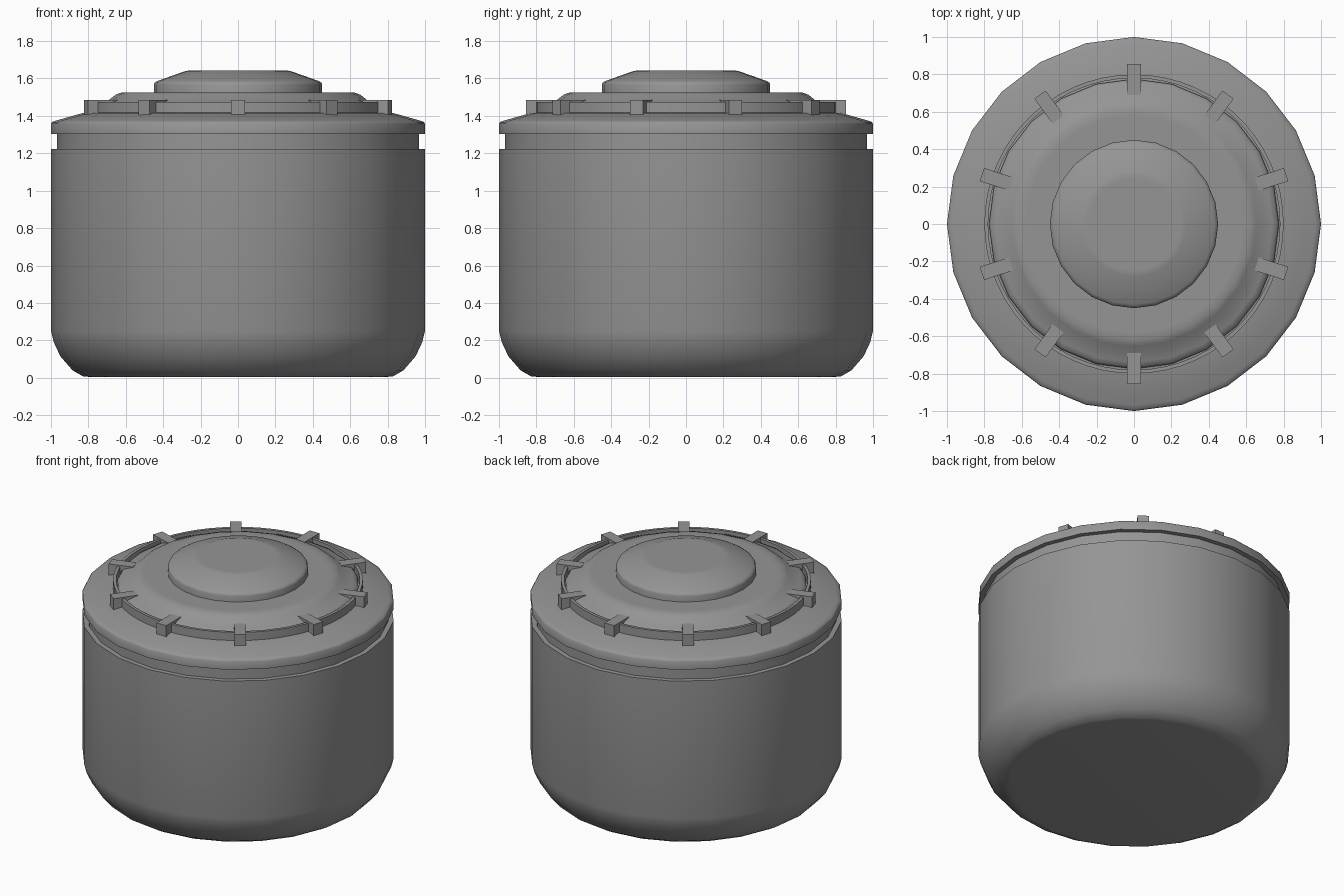
import bpy, bmesh
from math import radians, cos, sin, pi
from mathutils import Matrix, Vector

if "Cube" in bpy.data.objects:
    bpy.data.objects.remove(bpy.data.objects["Cube"])

# Dark grey for every part
grey = bpy.data.materials.new("dark_grey")
grey.diffuse_color = (0.3, 0.3, 0.3, 1)
grey.use_nodes = True
grey.node_tree.nodes["Principled BSDF"].inputs["Base Color"].default_value = grey.diffuse_color


def finish(name, bm, angle):
    bmesh.ops.recalc_face_normals(bm, faces=bm.faces)
    me = bpy.data.meshes.new(name)
    bm.to_mesh(me)
    bm.free()
    me.materials.append(grey)
    ob = bpy.data.objects.new(name, me)
    bpy.context.collection.objects.link(ob)
    bpy.ops.object.select_all(action='DESELECT')
    ob.select_set(True)
    bpy.context.view_layer.objects.active = ob
    bpy.ops.object.shade_smooth_by_angle(angle=radians(angle))
    return ob


def lathe(name, profile, closed=False, sides=24, angle=45):
    """Turn (radius, z) points about z; open profiles get flat end caps."""
    bm = bmesh.new()
    rings = [[bm.verts.new((r * cos(2 * pi * i / sides), r * sin(2 * pi * i / sides), z))
              for i in range(sides)] for r, z in profile]
    pairs = list(zip(rings, rings[1:]))
    if closed:
        pairs.append((rings[-1], rings[0]))
    else:
        bm.faces.new(rings[0])
        bm.faces.new(rings[-1])
    for a, b in pairs:
        for i in range(sides):
            j = (i + 1) % sides
            bm.faces.new((a[i], a[j], b[j], b[i]))
    return finish(name, bm, angle)


# Pot body with rounded base and recessed neck
lathe("pot_body", [(0.80, 0.005), (0.83, 0.008), (0.885, 0.04), (0.95, 0.115), (0.985, 0.19),
                   (1.0, 0.25), (1.0, 1.222), (0.967, 1.222), (0.967, 1.31)])

# Lid flange with a softened rim
lathe("lid_flange", [(0.95, 1.303), (1.0, 1.303), (1.0, 1.358), (0.993, 1.368),
                     (0.97, 1.376), (0.91, 1.393), (0.83, 1.415), (0.70, 1.425)])

# Raised plate inside the clamp ring
lathe("lid_plate", [(0.775, 1.40), (0.775, 1.445), (0.765, 1.46), (0.74, 1.47), (0.69, 1.485),
                    (0.655, 1.513), (0.62, 1.526), (0.58, 1.526)])

# Thin clamp ring
lathe("clamp_ring", [(0.78, 1.415), (0.80, 1.415), (0.80, 1.475), (0.78, 1.475)],
      closed=True, sides=60)

# Centre cap with a flat top
lathe("centre_cap", [(0.45, 1.50), (0.45, 1.567), (0.445, 1.578), (0.43, 1.587),
                     (0.36, 1.612), (0.28, 1.640), (0.26, 1.643), (0.24, 1.643)])

# Ten hooked clamps around the ring
bm = bmesh.new()
hook = [(0.69, 1.45), (0.77, 1.45), (0.78, 1.40), (0.855, 1.40), (0.855, 1.486), (0.69, 1.486)]
for k in range(10):
    turn = Matrix.Rotation(radians(90 + 36 * k), 3, 'Z')
    face = bm.faces.new([bm.verts.new(turn @ Vector((r, -0.037, z))) for r, z in hook])
    ext = bmesh.ops.extrude_face_region(bm, geom=[face], use_keep_orig=True)
    verts = [g for g in ext["geom"] if isinstance(g, bmesh.types.BMVert)]
    bmesh.ops.translate(bm, verts=verts, vec=turn @ Vector((0, 0.074, 0)))
finish("lid_clamps", bm, 30)
